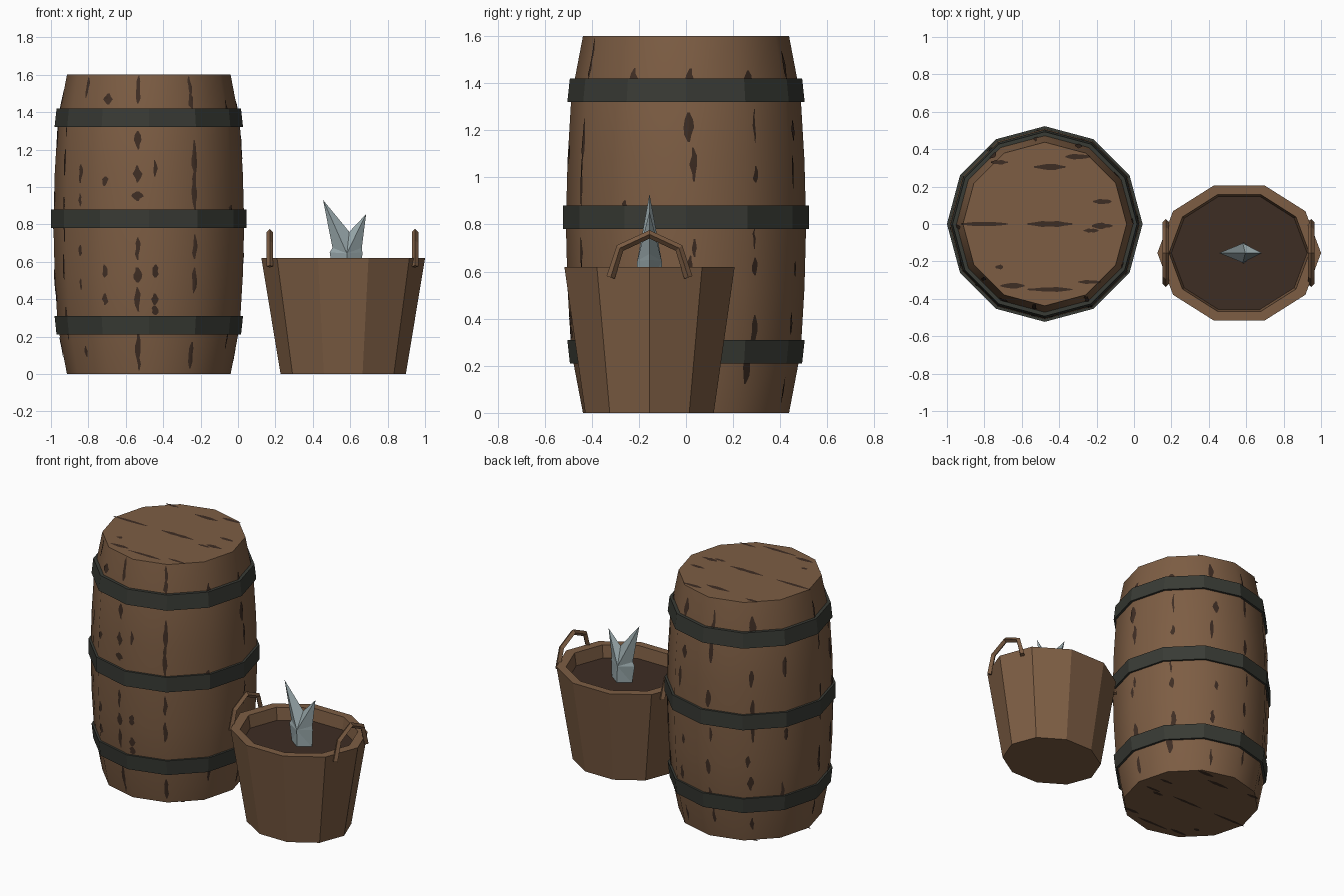
import bpy, bmesh, math, random
from mathutils import Vector

if "Cube" in bpy.data.objects:
    bpy.data.objects.remove(bpy.data.objects["Cube"])
random.seed(4)

def material(name, rgb):
    m = bpy.data.materials.new(name)
    m.diffuse_color = (*rgb, 1)
    m.use_nodes = True
    m.node_tree.nodes["Principled BSDF"].inputs["Base Color"].default_value = m.diffuse_color
    return m

WOOD = material("brown wood", (0.205, 0.110, 0.057))
DARK = material("dark wood", (0.048, 0.026, 0.017))
IRON = material("dark iron", (0.040, 0.043, 0.035))
FISH = material("pale fish grey", (0.31, 0.385, 0.40))

def make(name, verts, faces, mat, fix=True):
    me = bpy.data.meshes.new(name)
    me.from_pydata([tuple(v) for v in verts], [], faces)
    if fix:
        bm = bmesh.new()
        bm.from_mesh(me)
        bmesh.ops.recalc_face_normals(bm, faces=bm.faces)
        bm.to_mesh(me)
        bm.free()
    me.materials.append(mat)
    ob = bpy.data.objects.new(name, me)
    bpy.context.collection.objects.link(ob)
    return ob

def lathe(name, profile, sides, centre, mat, closed=False):
    """Spin (rx, ry, z) points; open profiles get end caps."""
    verts, faces, n = [], [], len(profile)
    for rx, ry, z in profile:
        for i in range(sides):
            a = math.tau * i / sides
            verts.append((centre[0] + rx * math.cos(a), centre[1] + ry * math.sin(a), z))
    for k in range(n if closed else n - 1):
        p, q = k * sides, (k + 1) % n * sides
        for i in range(sides):
            j = (i + 1) % sides
            faces.append((p + i, p + j, q + j, q + i))
    if not closed:
        faces += [tuple(range(sides)), tuple(range((n - 1) * sides, n * sides))]
    return make(name, verts, faces, mat)

# Barrel body
BC, H = (-0.477, 0.0), 1.6
half = [(0, .4375), (.26, .487), (.53, .503), (.8, .51)]
prof = half + [(H - z, r) for z, r in reversed(half[:-1])]
barrel = lathe("barrel_body", [(r, r, z) for z, r in prof], 12, BC, WOOD)
bpy.context.view_layer.objects.active = barrel
barrel.select_set(True)
bpy.ops.object.shade_smooth_by_angle(angle=math.radians(40))

# Iron hoops
for name, z, lo, hi in (("lower", .21, .493, .504), ("middle", .78, .523, .523), ("upper", 1.32, .504, .493)):
    lathe(name + "_hoop", [(lo, lo, z), (hi, hi, z + .1), (.46, .46, z + .1), (.46, .46, z)],
          12, BC, IRON, closed=True)

# Dark grain marks on the staves
def surface(deg, z):
    for (z0, r0), (z1, r1) in zip(prof, prof[1:]):
        if z0 <= z <= z1:
            r = r0 + (r1 - r0) * (z - z0) / (z1 - z0)
            break
    off = math.radians(deg % 30 - 15)
    r = r * math.cos(math.radians(15)) / math.cos(off) + .004
    a = math.radians(deg)
    return (BC[0] + r * math.cos(a), BC[1] + r * math.sin(a), z)

gv, gf = [], []
def streak(deg, z, width, length):
    rows = max(4, int(length / .03))
    base = len(gv)
    for k in range(rows + 1):
        t = k / rows
        zz = min(max(z + (t - .5) * length, .0), H)
        w = width / 2 * (.25 + .75 * math.sin(math.pi * t)) * random.uniform(.6, 1.2)
        d = math.degrees(w / .5)
        c = deg + random.uniform(-.5, .5)
        gv.extend(surface(c + s * d, zz) for s in (-1, 0, 1))
    for k in range(rows):
        for s in (0, 1):
            i = base + 3 * k + s
            gf.append((i, i + 1, i + 4, i + 3))

front = {-138: [(1.53, .03, .11), (1.07, .035, .1), (.93, .02, .07), (.66, .025, .06), (.48, .02, .06), (.12, .025, .06)],
         -118: [(1.47, .055, .06), (1.03, .04, .05), (.55, .03, .07), (.4, .04, .06)],
         -97: [(1.52, .035, .15), (1.25, .04, .1), (1.07, .05, .09), (.95, .06, .05), (.67, .03, .12),
               (.53, .05, .08), (.4, .03, .13), (.12, .03, .2)],
         -86: [(1.1, .02, .09), (.55, .04, .07), (.4, .04, .06), (.34, .04, .05)],
         -61: [(1.54, .03, .1), (1.46, .035, .08), (1.15, .03, .2), (.98, .03, .2), (.68, .03, .13),
               (.5, .025, .14), (.1, .035, .14)]}
for deg, marks in front.items():
    for z, w, l in marks:
        streak(deg, z, w, l)
for deg in (-30, 2, 35, 68, 95, 125, 150, 182, 205):
    n = 3 if deg in (-30, 150) else 7
    for k in range(n):
        z = .08 + 1.44 * (k + random.random() * .8) / n
        streak(deg + random.uniform(-2, 2), z, random.uniform(.02, .045), random.uniform(.06, .16))

# Grain marks across the two barrel heads
for x, y, l in ((-.72, .33, .09), (-.45, .305, .17), (-.30, .36, .13), (-.17, .12, .10), (-.80, 0, .25),
                (-.45, 0, .24), (-.17, -.01, .11), (-.23, -.035, .08), (-.72, -.23, .04), (-.65, -.33, .13),
                (-.45, -.35, .24), (-.24, -.31, .12)):
    for top in (True, False):
        b, w, zz = len(gv), random.uniform(.011, .016), H + .003 if top else -.002
        for k in range(7):
            t = k / 6
            h = w * (.25 + .75 * math.sin(math.pi * t)) * random.uniform(.7, 1.2)
            px = x + (t - .5) * l
            gv.extend([(px, y - h, zz), (px, y + h, zz)])
        for k in range(6):
            i = b + 2 * k
            f = (i, i + 2, i + 3, i + 1)
            gf.append(f if top else f[::-1])
make("barrel_grain", gv, gf, DARK, fix=False)

# Bucket with hollow rim
KC = (.5625, -.155)
lathe("bucket", [(.335, .287, 0), (.4375, .38, .62), (.375, .328, .62), (.362, .316, .53)], 10, KC, WOOD)
lathe("bucket_contents", [(.360, .314, .525), (.364, .318, .537)], 10, KC, DARK)

# Arched bucket handles with diamond section
path = [(-.165, .575), (-.125, .70), (0, .758), (.125, .70), (.165, .575)]
for side, x in (("left", .17), ("right", .947)):
    hv, hf = [], []
    for k, (y, z) in enumerate(path):
        a, b = path[max(k - 1, 0)], path[min(k + 1, 4)]
        t = Vector((b[0] - a[0], b[1] - a[1])).normalized()
        for ox, on in ((-.018, 0), (0, .018), (.018, 0), (0, -.018)):
            hv.append((x + ox, KC[1] + y - t.y * on, z + t.x * on))
    for k in range(4):
        for i in range(4):
            j = (i + 1) % 4
            hf.append((4 * k + i, 4 * k + j, 4 * k + 4 + j, 4 * k + 4 + i))
    hf += [(0, 1, 2, 3), (16, 17, 18, 19)]
    make(side + "_bucket_handle", hv, hf, WOOD)

# Fish tail: flat outline raised to a ridge front and back
outline = [(.51, .53), (.49, .65), (.505, .675), (.455, .93), (.595, .76), (.685, .855), (.662, .675),
           (.665, .65), (.66, .53)]
tv = [(x, KC[1], z) for x, z in outline]
tf = []
for s in (-1, 1):
    r = len(tv)
    tv += [(.582, KC[1] + s * .052, .645), (.585, KC[1] + s * .056, .53)]
    tf += [(i, i + 1, r) for i in range(8)] + [(0, r, r + 1), (8, r + 1, r)]
tf.append((0, 10, 8, 12))
make("fish_tail", tv, tf, FISH)
